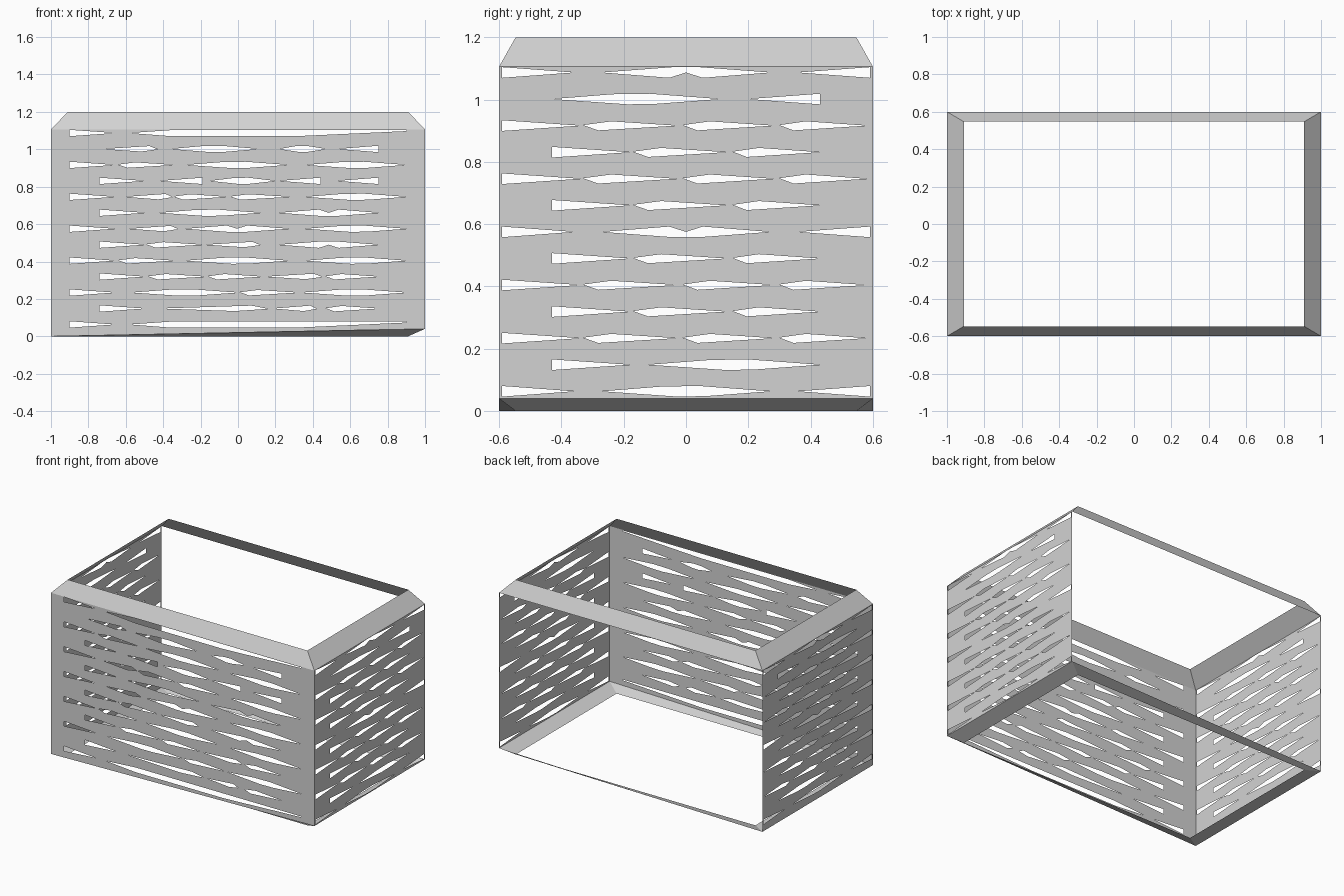
import bpy, bmesh

cube = bpy.data.objects.get("Cube")
if cube:
    bpy.data.objects.remove(cube)

grey = bpy.data.materials.new("light_grey")
grey.use_nodes = True
colour = (0.65, 0.65, 0.65, 1)
grey.diffuse_color = colour
grey.node_tree.nodes["Principled BSDF"].inputs["Base Color"].default_value = colour

HALF_X, HALF_Y = 1.0, 0.6
INNER_X, INNER_Y = 0.91, 0.547
TOP, SHOULDER, LIP = 1.2, 1.106, 0.04
SLOT = 0.017


def finish(bm, name):
    mesh = bpy.data.meshes.new(name)
    bm.to_mesh(mesh)
    bm.free()
    mesh.materials.append(grey)
    obj = bpy.data.objects.new(name, mesh)
    bpy.context.scene.collection.objects.link(obj)


def slot_outline(kind, a, b, z):
    """Outline of one slot: blunt wedges, lenses, slivers and long bars."""
    def p(t, side):
        return a + (b - a) * t, z + side * SLOT
    shapes = {
        "<": [(0, -1), (1, 0), (0, 1)],
        ">": [(0, 0), (1, -1), (1, 1)],
        "o": [(0, 0), (0.45, -1), (0.62, -0.9), (1, 0), (0.58, 1), (0.36, 0.9)],
        "s": [(0, 0.1), (0.16, -0.9), (1, 0), (0.3, 0.8)],
        "z": [(0, 0), (0.7, -0.8), (1, -0.1), (0.85, 0.9)],
        "v": [(0, 0), (0.42, -1), (0.58, -1), (1, 0), (0.6, 1), (0.5, 0), (0.4, 1)],
        "n": [(0, 0), (0.4, -1), (0.5, 0), (0.6, -1), (1, 0), (0.58, 1), (0.42, 1)],
        "-": [(0, 0), (0.15, -1), (0.6, -1), (1, 0.6), (1, 0.9), (0.15, 0.9)],
    }
    return [p(t, side) for t, side in shapes[kind]]


def wall(name, corners, rows, patterns, place):
    """Flat sheet pierced by rows of slots; place maps (u, z) to space."""
    bm = bmesh.new()
    loops = [corners]
    for i, key in enumerate(rows):
        z = 1.087 - 0.0853 * i
        loops += [slot_outline(k, a, b, z) for k, a, b in patterns[key]]
    for loop in loops:
        verts = [bm.verts.new(place(u, z)) for u, z in loop]
        for v, w in zip(verts, verts[1:] + verts[:1]):
            bm.edges.new((v, w))
    bmesh.ops.triangle_fill(bm, edges=bm.edges[:], use_beauty=True)
    bmesh.ops.recalc_face_normals(bm, faces=bm.faces[:])
    finish(bm, name)


def rim(name, outer_z, inner_z):
    """Sloping four-sided frame; outer_z gives the height at each x side."""
    bm = bmesh.new()
    signs = [(-1, -1), (1, -1), (1, 1), (-1, 1)]
    outer = [bm.verts.new((sx * HALF_X, sy * HALF_Y, outer_z[sx])) for sx, sy in signs]
    inner = [bm.verts.new((sx * INNER_X, sy * INNER_Y, inner_z)) for sx, sy in signs]
    for i in range(4):
        j = (i + 1) % 4
        quad = [outer[i], outer[j], inner[j], inner[i]]
        bm.faces.new(quad if inner_z > LIP else quad[::-1])
    finish(bm, name)


# Slot patterns of the front wall, wide rows and narrow rows
left_end, narrow_end = ("<", -0.9, -0.66), ("<", -0.74, -0.5)
middle, right_lens = ("o", -0.28, 0.27), ("o", 0.36, 0.9)
front_patterns = {
    "bar": [left_end, ("-", -0.58, 0.9)],
    "wide": [left_end, ("s", -0.64, -0.34), middle, right_lens],
    "slivers": [left_end, ("z", -0.6, -0.35), ("s", -0.34, -0.06),
                ("s", -0.04, 0.28), right_lens],
    "notch": [left_end, ("z", -0.58, -0.32), ("v", -0.28, 0.27), right_lens],
    "low": [left_end, ("o", -0.57, 0), ("s", 0.01, 0.32), ("o", 0.34, 0.9)],
    "lenses": [("z", -0.72, -0.43), ("o", -0.36, 0.11), ("o", 0.22, 0.47),
               (">", 0.53, 0.75)],
    "wedges": [narrow_end, (">", -0.42, -0.19), ("o", -0.15, 0.2),
               (">", 0.22, 0.44), (">", 0.53, 0.75)],
    "pair": [narrow_end, ("o", -0.42, 0.12), ("v", 0.22, 0.75)],
    "gap": [narrow_end, ("s", -0.49, -0.19), ("z", -0.17, 0.12), ("n", 0.22, 0.75)],
    "narrow": [narrow_end, ("s", -0.48, -0.17), ("s", -0.16, 0.13),
               ("z", 0.15, 0.45), ("s", 0.47, 0.75)],
    "foot": [narrow_end, ("z", -0.42, 0.16), ("z", 0.19, 0.42), ("s", 0.47, 0.75)],
}
front_rows = ["bar", "lenses", "wide", "wedges", "slivers", "pair", "notch",
              "gap", "wide", "narrow", "low", "foot", "bar"]
wall("front_wall",
     [(-HALF_X, 0), (HALF_X, LIP), (HALF_X, SHOULDER), (-HALF_X, SHOULDER)],
     front_rows, front_patterns, lambda u, z: (u, -HALF_Y, z))

# Slot patterns shared by the two side walls
edge, inset = ("<", -0.59, -0.36), ("<", -0.43, -0.18)
end = (">", 0.36, 0.59)
side_patterns = {
    "top": [edge, ("n", -0.27, 0.27), end],
    "notch": [edge, ("v", -0.27, 0.27), end],
    "foot": [edge, ("o", -0.27, 0.27), end],
    "wide": [("<", -0.59, -0.34), ("s", -0.33, -0.03), ("s", -0.01, 0.28),
             ("s", 0.3, 0.58)],
    "lens": [("o", -0.43, 0.11), (">", 0.2, 0.43)],
    "inset": [inset, ("s", -0.17, 0.13), ("s", 0.15, 0.43)],
    "low": [inset, ("o", -0.12, 0.43)],
}
side_rows = ["top", "lens", "wide", "inset", "wide", "inset", "notch",
             "inset", "wide", "inset", "wide", "low", "foot"]
for name, x, base in (("right_wall", -HALF_X, 0), ("left_wall", HALF_X, LIP)):
    wall(name,
         [(-HALF_Y, base), (HALF_Y, base), (HALF_Y, SHOULDER), (-HALF_Y, SHOULDER)],
         side_rows, side_patterns, lambda u, z, x=x: (x, u, z))

# Sloping frames closing the open box above and below
rim("top_rim", {-1: SHOULDER, 1: SHOULDER}, TOP)
rim("bottom_rim", {-1: 0, 1: LIP}, 0)
